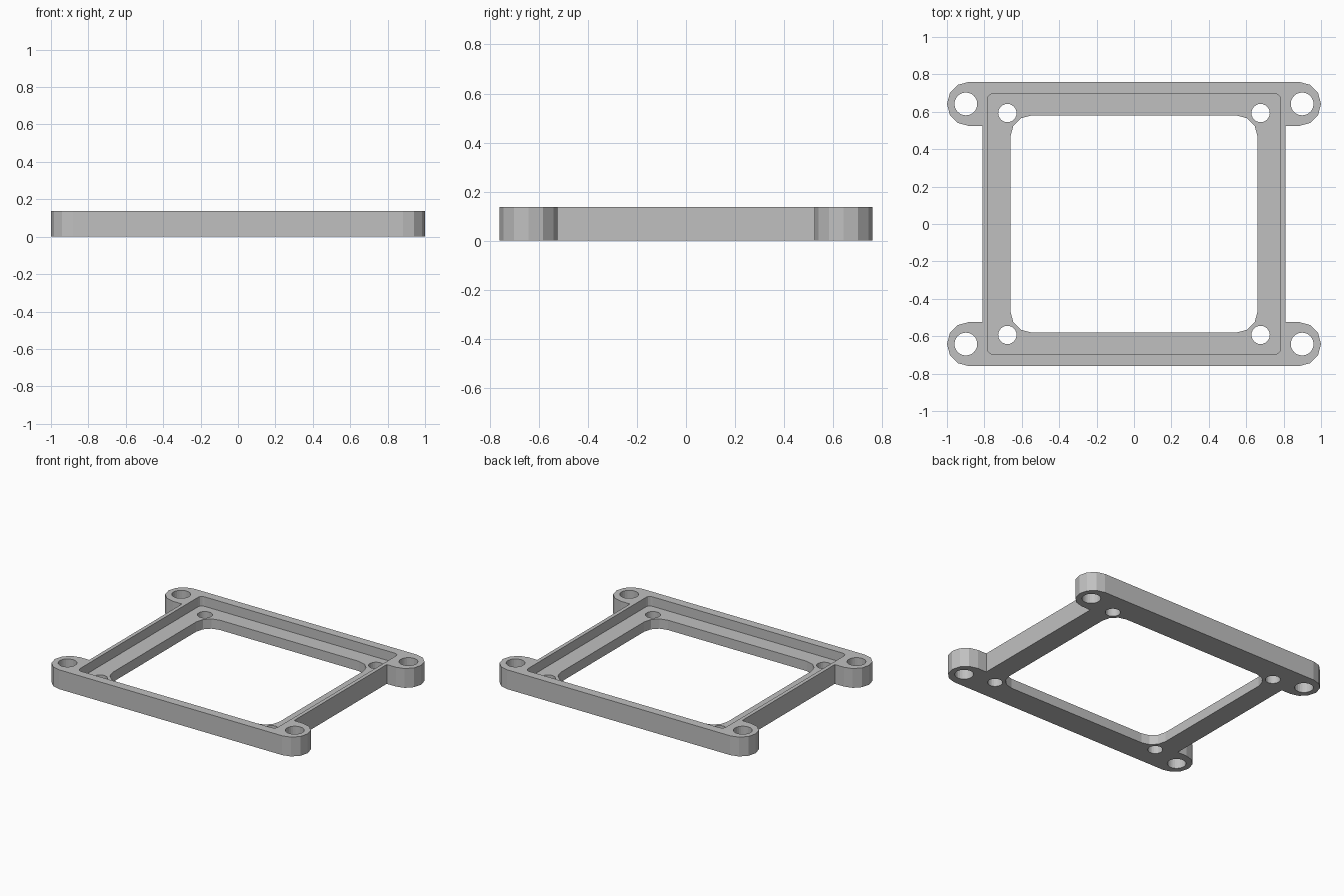
import bpy
import bmesh
from math import cos, sin, pi

HEIGHT, LEDGE = 0.138, 0.07
CORNERS = [(1, 1), (-1, 1), (-1, -1), (1, -1)]

cube = bpy.data.objects.get("Cube")
if cube:
    bpy.data.objects.remove(cube, do_unlink=True)

grey = bpy.data.materials.new("plain_grey")
grey.use_nodes = True
colour = (0.53, 0.53, 0.53, 1)
grey.diffuse_color = colour
grey.node_tree.nodes["Principled BSDF"].inputs["Base Color"].default_value = colour


def prism(name, outline, bottom, top):
    """Extrude a closed counter-clockwise outline between two heights."""
    bm = bmesh.new()
    face = bm.faces.new([bm.verts.new((x, y, bottom)) for x, y in outline])
    ext = bmesh.ops.extrude_face_region(bm, geom=[face], use_keep_orig=True)
    verts = [v for v in ext["geom"] if isinstance(v, bmesh.types.BMVert)]
    bmesh.ops.translate(bm, verts=verts, vec=(0, 0, top - bottom))
    bmesh.ops.recalc_face_normals(bm, faces=bm.faces)
    mesh = bpy.data.meshes.new(name)
    bm.to_mesh(mesh)
    bm.free()
    mesh.materials.append(grey)
    obj = bpy.data.objects.new(name, mesh)
    bpy.context.collection.objects.link(obj)
    return obj


def arc(cx, cy, r, start, sweep, steps):
    return [(cx + r * cos(start + sweep * i / steps),
             cy + r * sin(start + sweep * i / steps)) for i in range(steps + 1)]


def rounded_rect(hx, hy, r, steps):
    points = []
    for i, (sx, sy) in enumerate(CORNERS):
        points += arc(sx * (hx - r), sy * (hy - r), r, i * pi / 2, pi / 2, steps)
    return points


def circle(cx, cy, r):
    return arc(cx, cy, r, 0, 2 * pi, 24)[:-1]


# Outer outline: a rectangle with a rounded ear at each corner
side, ear_x, ear_y, ear_r = 0.81, 0.882, 0.642, 0.118
right = [(side, -ear_y + ear_r), (side, ear_y - ear_r)]
right = arc(ear_x, -ear_y, ear_r, -pi / 2, pi, 6) + right
right += arc(ear_x, ear_y, ear_r, -pi / 2, pi, 6)
outline = right + [(-x, -y) for x, y in right]
frame = prism("mounting_frame", outline, 0, HEIGHT)

# Recess, central opening and screw holes
cutters = [
    prism("recess_cutter", rounded_rect(0.783, 0.697, 0.03, 3), LEDGE, 0.3),
    prism("opening_cutter", rounded_rect(0.66, 0.58, 0.11, 3), -0.1, 0.3),
]
for sx, sy in CORNERS:
    cutters.append(prism("ear_hole_cutter", circle(sx * 0.899, sy * 0.642, 0.061), -0.1, 0.3))
    cutters.append(prism("ledge_hole_cutter", circle(sx * 0.677, sy * 0.593, 0.049), -0.1, 0.3))

bpy.context.view_layer.objects.active = frame
for cutter in cutters:
    cutter.hide_render = True
    cut = frame.modifiers.new("cut", "BOOLEAN")
    cut.operation = "DIFFERENCE"
    cut.solver = "EXACT"
    cut.object = cutter
    bpy.ops.object.modifier_apply(modifier=cut.name)
    bpy.data.objects.remove(cutter, do_unlink=True)
